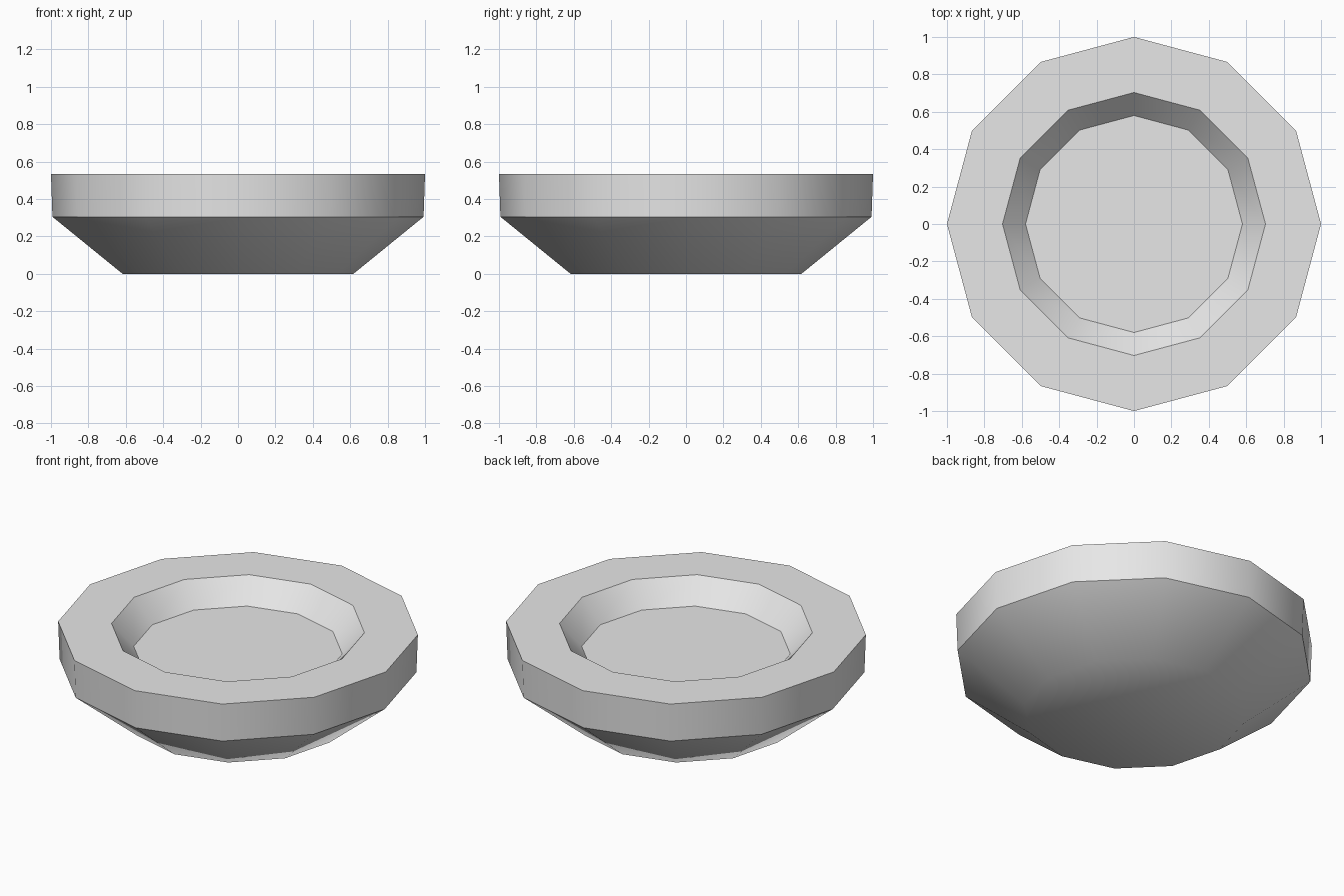
import bpy
import bmesh
from math import cos, sin, pi, radians

SIDES = 12

# Remove the default cube
cube = bpy.data.objects.get("Cube")
if cube:
    bpy.data.objects.remove(cube, do_unlink=True)


def make_material(name, color):
    mat = bpy.data.materials.new(name)
    mat.use_nodes = True
    mat.diffuse_color = color
    mat.node_tree.nodes["Principled BSDF"].inputs["Base Color"].default_value = color
    return mat


def lathe(name, profile, mat):
    """Turn a (radius, height) profile into a closed faceted solid."""
    bm = bmesh.new()
    rings = []
    for r, z in profile:
        angles = [2 * pi * i / SIDES for i in range(SIDES)]
        rings.append([bm.verts.new((r * cos(a), r * sin(a), z)) for a in angles])
    for low, high in zip(rings, rings[1:]):
        for i in range(SIDES):
            j = (i + 1) % SIDES
            bm.faces.new((low[i], low[j], high[j], high[i]))
    bm.faces.new(rings[0][::-1])
    bm.faces.new(rings[-1])
    bmesh.ops.recalc_face_normals(bm, faces=bm.faces)
    mesh = bpy.data.meshes.new(name)
    bm.to_mesh(mesh)
    bm.free()
    mesh.materials.append(mat)
    obj = bpy.data.objects.new(name, mesh)
    bpy.context.collection.objects.link(obj)
    return obj


# Dish: flat base, flared underside, upright wall, broad rim, sunken floor
grey = make_material("light grey", (0.8, 0.8, 0.8, 1))
dish = lathe("dish", [(0.617, 0), (0.992, 0.305), (1, 0.535),
                      (0.703, 0.535), (0.58, 0.4)], grey)

# Smooth around the sides, crisp at the rims
bpy.ops.object.select_all(action="DESELECT")
dish.select_set(True)
bpy.context.view_layer.objects.active = dish
bpy.ops.object.shade_smooth_by_angle(angle=radians(45))
